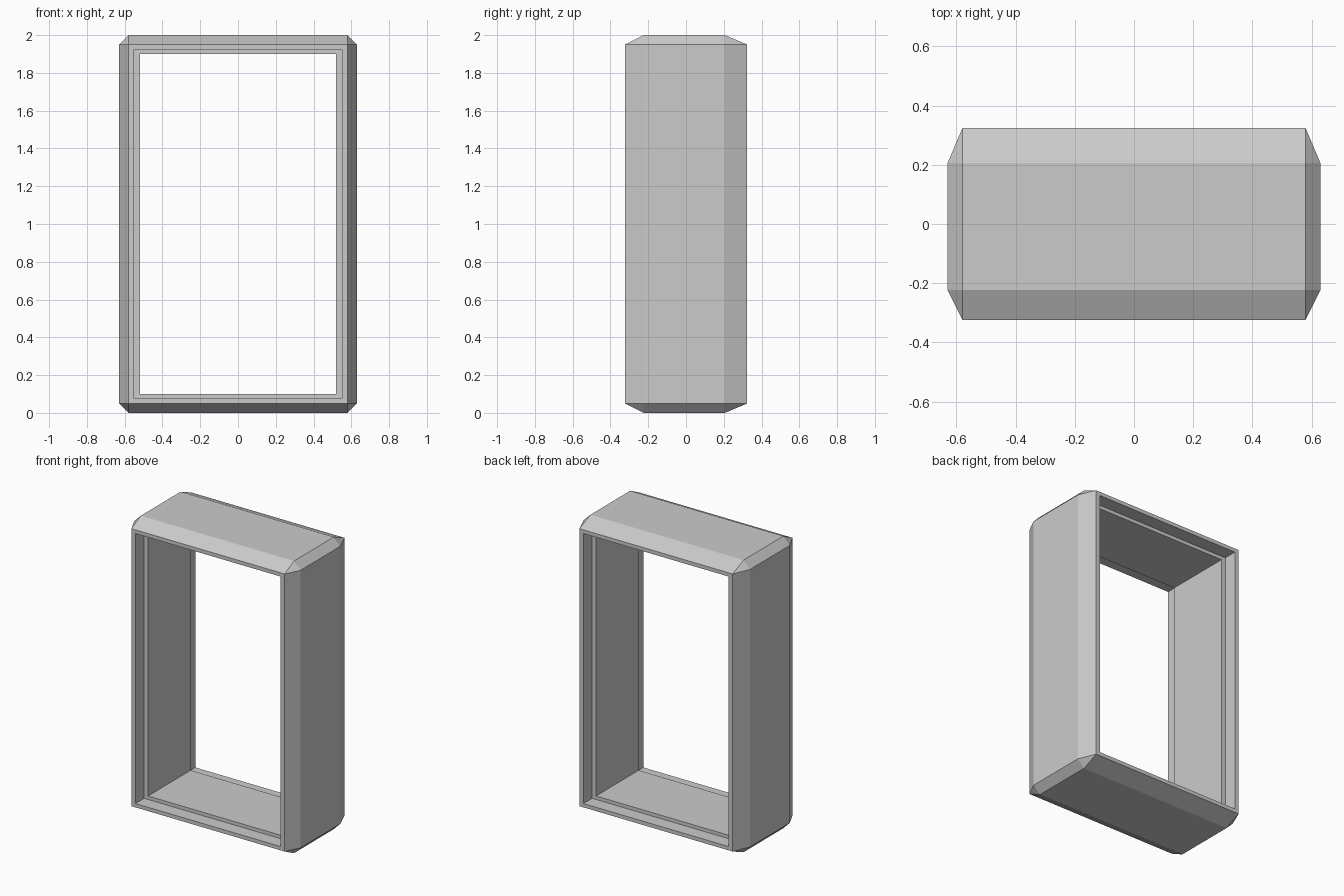
import bpy, bmesh

if "Cube" in bpy.data.objects:
    bpy.data.objects.remove(bpy.data.objects["Cube"])

# Cross-section of the frame: (half width, half height, corner cut, y)
PROFILE = [
    (0.58, 0.95, 0.0, -0.324),     # front rim, outer edge
    (0.63, 1.00, 0.05, -0.223),    # front bevel end
    (0.63, 1.00, 0.05, 0.206),     # back bevel start
    (0.58, 0.95, 0.0, 0.324),      # back rim, outer edge
    (0.55, 0.924, 0.0, 0.324),     # back rim, inner edge
    (0.55, 0.924, 0.0, 0.23),      # back rebate
    (0.52, 0.90, 0.0, 0.23),       # opening, back
    (0.52, 0.90, 0.0, -0.23),      # opening, front
    (0.55, 0.924, 0.0, -0.23),     # front rebate
    (0.55, 0.924, 0.0, -0.324),    # front rim, inner edge
]


def ring(bm, w, h, c, y):
    """Rectangle with cut corners, eight points, centred at z = 1."""
    pts = [(w - c, h), (w, h - c), (w, c - h), (w - c, -h),
           (c - w, -h), (-w, c - h), (-w, h - c), (c - w, h)]
    return [bm.verts.new((x, y, z + 1.0)) for x, z in pts]


# Window frame: loft the rings into a closed tube
bm = bmesh.new()
rings = [ring(bm, *p) for p in PROFILE]
for a, b in zip(rings, rings[1:] + rings[:1]):
    for i in range(8):
        j = (i + 1) % 8
        bm.faces.new((a[i], a[j], b[j], b[i]))

# Merge the square corners and tidy the normals
bmesh.ops.remove_doubles(bm, verts=bm.verts[:], dist=0.0005)
bmesh.ops.recalc_face_normals(bm, faces=bm.faces[:])

mesh = bpy.data.meshes.new("window_frame")
bm.to_mesh(mesh)
bm.free()
frame = bpy.data.objects.new("window_frame", mesh)
bpy.context.collection.objects.link(frame)
